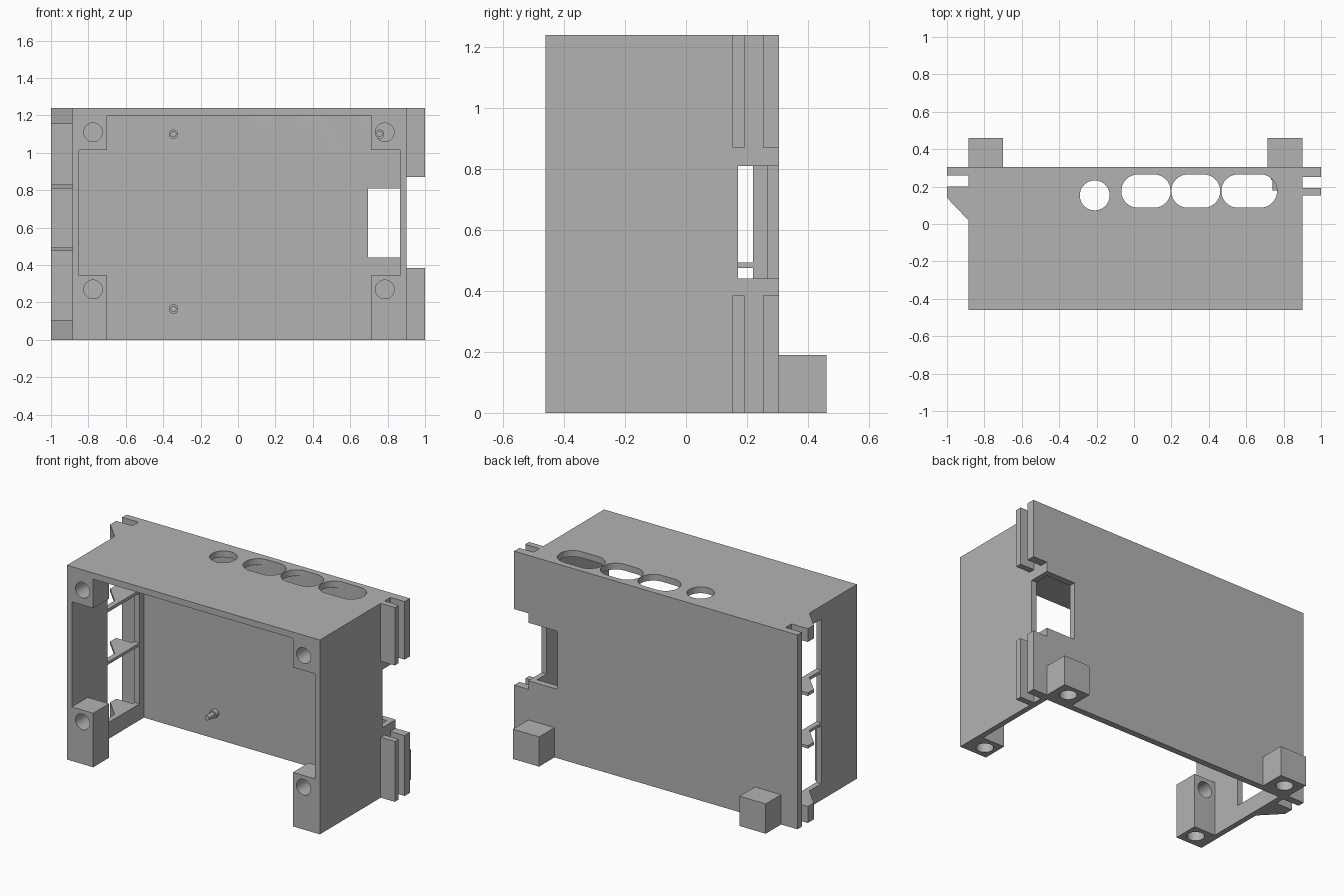
import bpy, bmesh
from math import sin, cos, pi
from mathutils import Matrix, Vector

cube = bpy.data.objects.get("Cube")
if cube:
    bpy.data.objects.remove(cube)

grey = bpy.data.materials.new("plain grey plastic")
grey.use_nodes = True
tone = (0.45, 0.45, 0.45, 1)
grey.diffuse_color = tone
grey.node_tree.nodes["Principled BSDF"].inputs["Base Color"].default_value = tone


def finish(name, bm):
    bmesh.ops.recalc_face_normals(bm, faces=bm.faces)
    mesh = bpy.data.meshes.new(name)
    bm.to_mesh(mesh)
    bm.free()
    mesh.materials.append(grey)
    ob = bpy.data.objects.new(name, mesh)
    bpy.context.collection.objects.link(ob)
    return ob


def prism(name, outline, z0, z1):
    """Outline in x and y, pulled up from z0 to z1."""
    bm = bmesh.new()
    base = bm.faces.new([bm.verts.new((x, y, z0)) for x, y in outline])
    up = bmesh.ops.extrude_face_region(bm, geom=[base])
    top = [v for v in up["geom"] if isinstance(v, bmesh.types.BMVert)]
    bmesh.ops.translate(bm, verts=top, vec=(0, 0, z1 - z0))
    return finish(name, bm)


def box(name, x, y, z):
    return prism(name, [(x[0], y[0]), (x[1], y[0]), (x[1], y[1]), (x[0], y[1])], *z)


def slot(name, x0, x1, y, r, z0, z1, n=20):
    """Rounded slot; a circle when its length is 2 r."""
    pts = [(x1 - r + r * sin(pi * i / n), y - r * cos(pi * i / n)) for i in range(n + 1)]
    pts += [(x0 + r - r * sin(pi * i / n), y + r * cos(pi * i / n)) for i in range(n + 1)]
    if x1 - x0 - 2 * r < 1e-6:
        pts = pts[:n] + pts[n + 1:-1]
    return prism(name, pts, z0, z1)


def rod(name, x, z, stations):
    """Stepped rod along y through (y, radius) stations, closed at both ends."""
    n = 28
    bm = bmesh.new()
    rings = [[bm.verts.new((x + r * cos(2 * pi * i / n), y, z + r * sin(2 * pi * i / n)))
              for i in range(n)] for y, r in stations]
    for a, b in zip(rings, rings[1:]):
        for i in range(n):
            j = (i + 1) % n
            bm.faces.new((a[i], a[j], b[j], b[i]))
    bm.faces.new(rings[0])
    bm.faces.new(rings[-1])
    return finish(name, bm)


def cut(target, cutter):
    mod = target.modifiers.new("cut", "BOOLEAN")
    mod.operation = "DIFFERENCE"
    mod.solver = "EXACT"
    mod.object = cutter
    bpy.context.view_layer.objects.active = target
    bpy.ops.object.modifier_apply(modifier=mod.name)
    bpy.data.objects.remove(cutter)


LEFT, RIGHT, FRONT, BACK, TOP = -0.885, 0.90, -0.46, 0.305, 1.24
IN_L, IN_R, IN_B, IN_T = -0.85, 0.865, 0.265, 1.20
parts = []

# Shell, open at front and bottom, with four corner posts left standing
shell = box("enclosure_shell", (LEFT, RIGHT), (FRONT, BACK), (0, TOP))
parts.append(shell)
cut(shell, box("cavity", (IN_L, IN_R), (-0.30, IN_B), (-0.1, IN_T)))
cut(shell, box("tall_opening", (-0.70, 0.71), (-0.6, -0.2), (-0.1, IN_T)))
cut(shell, box("wide_opening", (IN_L, IN_R), (-0.6, -0.2), (0.345, 1.015)))

# Screw holes through the posts and up into the lower ones
for x in (-0.775, 0.785):
    for z in (0.27, 1.11):
        cut(shell, rod("screw_hole", x, z, [(-0.6, 0.05), (-0.2, 0.05)]))
    cut(shell, slot("foot_hole", x - 0.05, x + 0.05, -0.38, 0.05, -0.1, 0.15))

# Connector slots in the top wall
for x0, x1, y, r in ((-0.29, -0.13, 0.153, 0.08), (-0.068, 0.196, 0.176, 0.089),
                     (0.199, 0.461, 0.176, 0.089), (0.467, 0.765, 0.176, 0.089)):
    cut(shell, slot("connector_slot", x0, x1, y, r, 1.1, 1.4))

# Notch at the back corner and windows in the side wall
cut(shell, box("corner_notch", (0.695, 1.1), (0.17, 0.5), (0.44, 0.81)))
for z in ((0.105, 0.475), (0.493, 0.81), (0.83, 1.155)):
    cut(shell, box("side_window", (-1.1, -0.80), (-0.10, 0.22), z))

# Clip side: full-height rail and sloped hooks
parts.append(box("clip_rail", (-1, LEFT), (0.26, BACK), (0, TOP)))
for z in ((0, 0.105), (0.475, 0.493), (0.81, 0.83), (1.155, TOP)):
    hook = [(LEFT, 0.02), (LEFT, 0.20), (-1, 0.20), (-1, 0.14)]
    parts.append(prism("sloped_hook", hook, *z))

# Groove side: paired rails above and below the notch
for z in ((0, 0.385), (0.87, TOP)):
    for y in ((0.153, 0.192), (0.252, BACK)):
        parts.append(box("groove_rail", (RIGHT, 1), y, z))

# Mounting feet behind the back wall, with blind holes from below
for x in ((LEFT, -0.70), (0.715, RIGHT)):
    foot = box("rear_foot", x, (BACK, 0.46), (0, 0.19))
    mid = sum(x) / 2
    cut(foot, slot("foot_hole", mid - 0.05, mid + 0.05, 0.382, 0.05, -0.1, 0.15))
    parts.append(foot)

# Stepped board pegs on the inside of the back wall
for x in (-0.345, 0.757):
    for z in (0.165, 1.10):
        parts.append(rod("board_peg", x, z, [(0.27, 0.025), (0.235, 0.025),
                                             (0.235, 0.016), (0.18, 0.016)]))

# Smooth round holes and pegs, keep the corners crisp
bpy.ops.object.select_all(action="DESELECT")
for ob in parts:
    ob.select_set(True)
bpy.context.view_layer.objects.active = shell
bpy.ops.object.shade_smooth_by_angle(angle=pi / 6)
